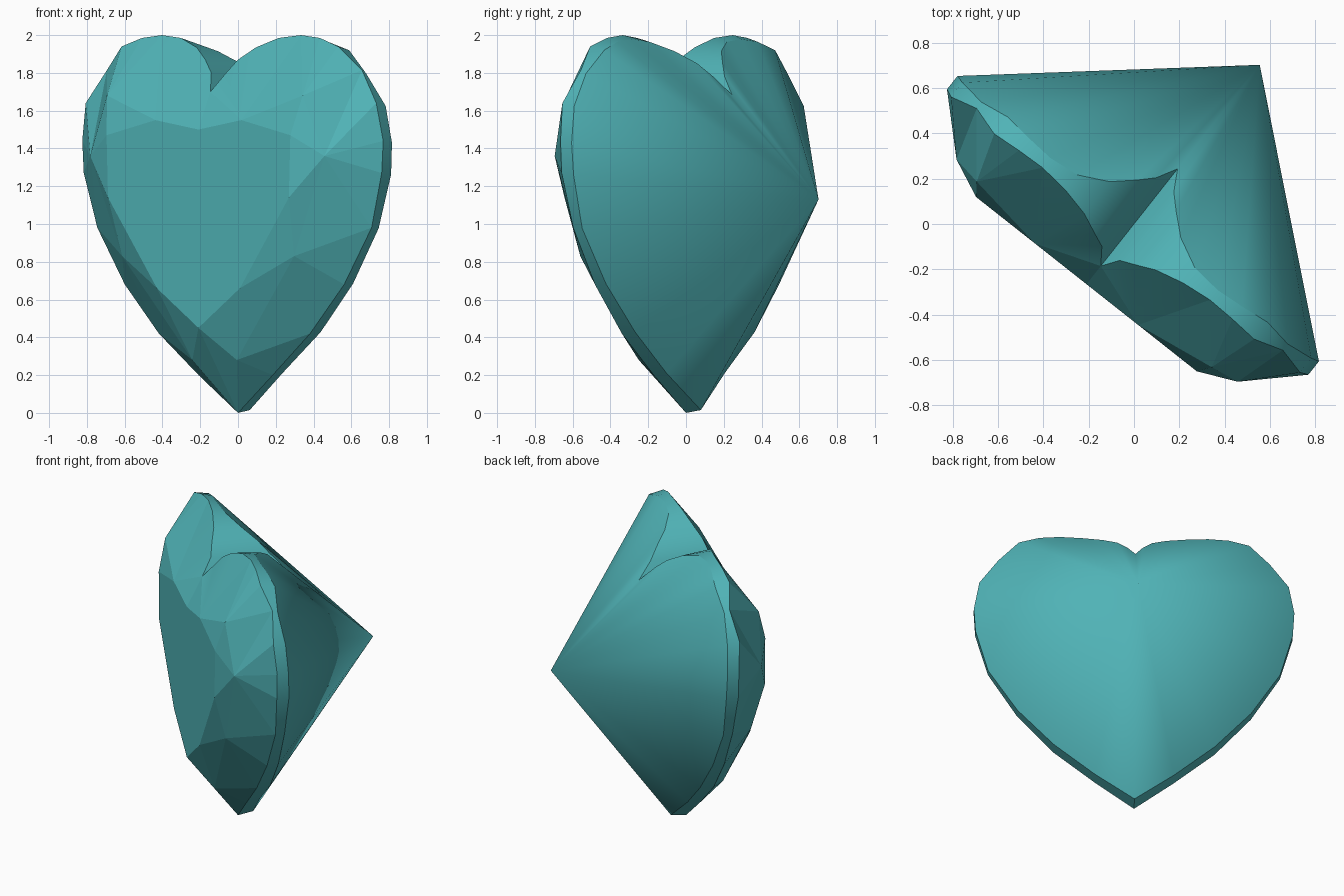
import bpy, bmesh, math
from mathutils import Vector

if "Cube" in bpy.data.objects:
    bpy.data.objects.remove(bpy.data.objects["Cube"])

ANG = math.radians(38.3)   # the heart plane is turned about z
C, S = math.cos(ANG), math.sin(ANG)


def place(u, z, n, side):
    """Heart coordinates (across, height, depth) to world space."""
    u *= side
    return Vector((C * u + S * n, -S * u + C * n, z))


# half outline from bottom tip to cleft: across, height, front depth, back depth
outline = [
    (0, 0, 0, .10), (.25, .20, -.02, .065), (.51, .42, -.03, .06),
    (.74, .68, -.03, .045), (.925, .98, -.03, .03), (1.005, 1.27, -.045, .035),
    (1.015, 1.44, -.045, .03), (.98, 1.64, -.06, .02), (.86, 1.815, -.03, .005),
    (.73, 1.94, -.07, .025), (.60, 1.985, -.06, .01), (.47, 2.0, -.055, 0),
    (.33, 1.985, -.07, .015), (.20, 1.935, -.10, .08), (.11, 1.87, -.14, .16),
    (.05, 1.80, -.165, .22), (0, 1.70, -.236, .31)]
table = [(0, .45), (.28, .66), (.61, 1.14), (.62, 1.47), (.29, 1.55), (0, 1.50)]
middle = [(.15, .28, -.20), (.58, .83, -.255), (.79, 1.36, -.262), (.66, 1.68, -.283)]
# crown facets between rings: T table, M middle, O outline
facets = ["T0 O0 M0", "T0 M0 T1", "T1 M0 M1", "M0 O2 M1", "T1 M1 T2", "T2 M1 M2",
          "M1 O4 M2", "T2 M2 T3", "T3 M2 M3", "M2 O8 M3", "T3 M3 T4", "M3 O11 T4",
          "T4 O16 T5"]
# each fan joins one crown corner to a run of outline points
fans = [("M0", 0, 2), ("M1", 2, 4), ("M2", 4, 8), ("M3", 8, 11), ("T4", 11, 16)]

bm = bmesh.new()
group = bm.faces.layers.int.new("group")


def face(verts, g):
    f = bm.faces.new(verts)
    f[group] = g
    f.smooth = g > 0


for side in (1, -1):
    P = {}
    for i, (u, z, nf, nb) in enumerate(outline):
        P[f"O{i}"] = bm.verts.new(place(u, z, nf, side))
        P[f"B{i}"] = bm.verts.new(place(u, z * .982 + .015, nb, side))
    for i, (u, z) in enumerate(table):
        P[f"T{i}"] = bm.verts.new(place(u, z, -.338, side))
    for i, p in enumerate(middle):
        P[f"M{i}"] = bm.verts.new(place(*p, side))
    culet = bm.verts.new(place(0, 1.13, .894, side))

    # flat table and crown
    face([P[f"T{i}"] for i in range(6)], 0)
    for f in facets:
        face([P[k] for k in f.split()], 0)
    for hub, a, b in fans:
        for i in range(a, b):
            face([P[hub], P[f"O{i}"], P[f"O{i+1}"]], 3 if hub == "T4" else 0)
    # girdle band and smooth pavilion cone
    for i in range(len(outline) - 1):
        face([P[f"O{i}"], P[f"B{i}"], P[f"B{i+1}"], P[f"O{i+1}"]], 1)
        face([P[f"B{i}"], culet, P[f"B{i+1}"]], 2)

bmesh.ops.remove_doubles(bm, verts=bm.verts, dist=1e-4)
bmesh.ops.recalc_face_normals(bm, faces=bm.faces)

# keep edges crisp between parts, at the tip and at the cleft
for e in bm.edges:
    if len(e.link_faces) == 2:
        a, b = e.link_faces
        if a[group] != b[group] or (a[group] == 1 and e.calc_face_angle() > .6):
            e.smooth = False

me = bpy.data.meshes.new("heart_gem")
bm.to_mesh(me)
bm.free()
gem = bpy.data.objects.new("heart_gem", me)
bpy.context.collection.objects.link(gem)

# teal stone
mat = bpy.data.materials.new("teal_stone")
mat.diffuse_color = (.08, .45, .47, 1)
mat.use_nodes = True
mat.node_tree.nodes["Principled BSDF"].inputs["Base Color"].default_value = mat.diffuse_color
me.materials.append(mat)
